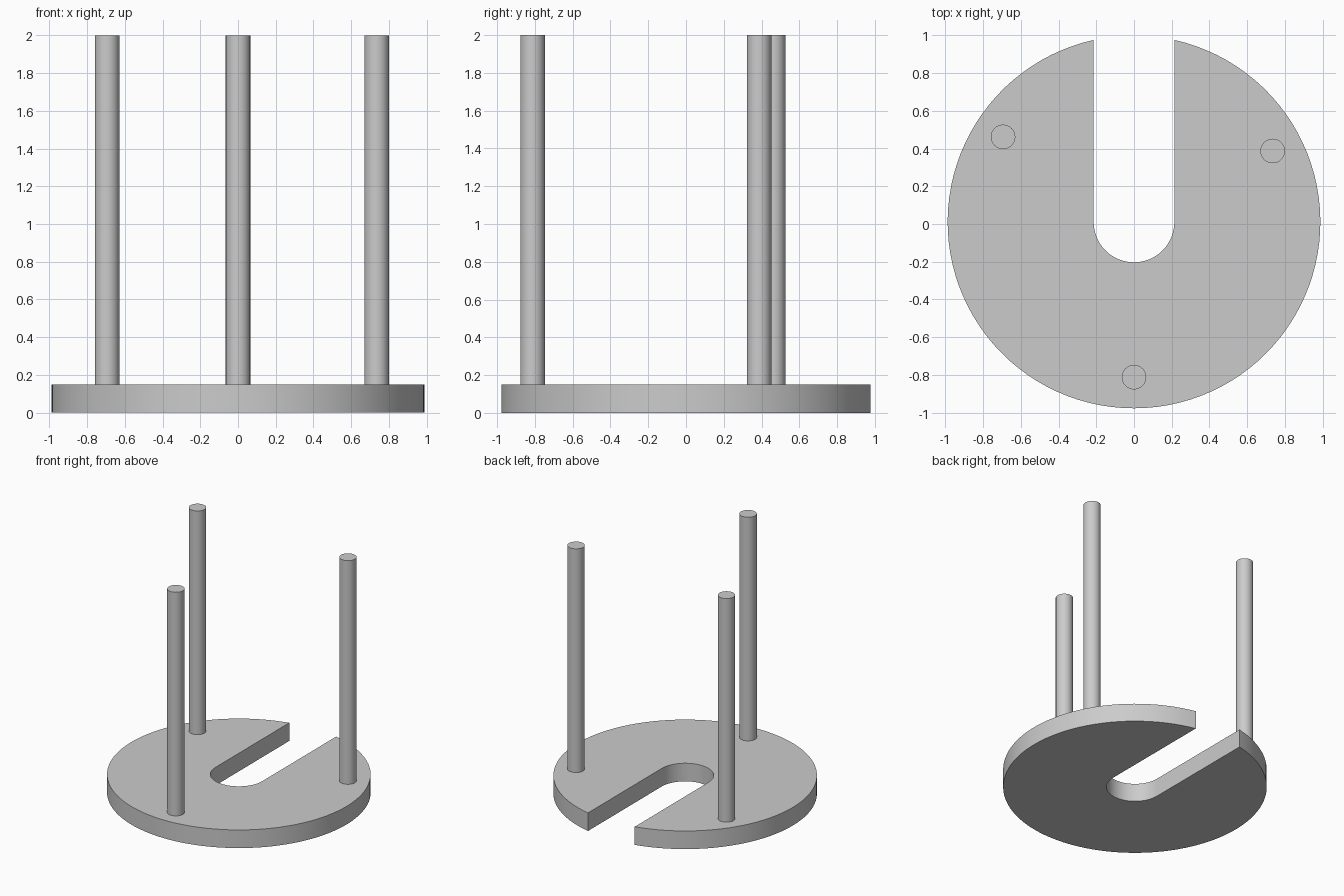
import bpy, bmesh, math

if "Cube" in bpy.data.objects:
    bpy.data.objects.remove(bpy.data.objects["Cube"])

BASE_R, SLOT_R, CENTRE_Y = 0.988, 0.214, 0.011
BASE_H, TOP, ROD_R = 0.15, 2.0, 0.065

grey = bpy.data.materials.new("grey")
grey.diffuse_color = (0.6, 0.6, 0.6, 1)
grey.use_nodes = True
grey.node_tree.nodes["Principled BSDF"].inputs["Base Color"].default_value = grey.diffuse_color


def arc(radius, start, end, steps):
    """Points on an arc about the plate centre."""
    angles = [start + (end - start) * i / steps for i in range(steps + 1)]
    return [(radius * math.cos(a), CENTRE_Y + radius * math.sin(a)) for a in angles]


def extrude_outline(name, outline, z0, z1):
    """Closed prism from a counter-clockwise outline."""
    bm = bmesh.new()
    face = bm.faces.new([bm.verts.new((x, y, z0)) for x, y in outline])
    side = bmesh.ops.extrude_face_region(bm, geom=[face], use_keep_orig=True)
    verts = [g for g in side["geom"] if isinstance(g, bmesh.types.BMVert)]
    bmesh.ops.translate(bm, vec=(0, 0, z1 - z0), verts=verts)
    bmesh.ops.recalc_face_normals(bm, faces=bm.faces)
    mesh = bpy.data.meshes.new(name)
    bm.to_mesh(mesh)
    bm.free()
    return finish(bpy.data.objects.new(name, mesh), link=True)


def finish(obj, link=False):
    if link:
        bpy.context.collection.objects.link(obj)
    obj.data.materials.append(grey)
    bpy.ops.object.select_all(action='DESELECT')
    obj.select_set(True)
    bpy.context.view_layer.objects.active = obj
    bpy.ops.object.shade_smooth_by_angle(angle=math.radians(30))
    return obj


# Round base plate with a round-ended slot open to the back
gap = math.asin(SLOT_R / BASE_R)
rim = arc(BASE_R, math.pi / 2 + gap, 2.5 * math.pi - gap, 96)
slot = arc(SLOT_R, 0, -math.pi, 32)
extrude_outline("base_plate", rim + slot, 0, BASE_H)

# Three upright rods standing on the plate
for name, x, y in (("front_rod", 0, -0.812),
                   ("right_rod", 0.735, 0.387),
                   ("left_rod", -0.694, 0.462)):
    bpy.ops.mesh.primitive_cylinder_add(vertices=32, radius=ROD_R, depth=TOP - BASE_H,
                                        location=(x, y, (TOP + BASE_H) / 2))
    rod = bpy.context.object
    rod.name = name
    finish(rod)
